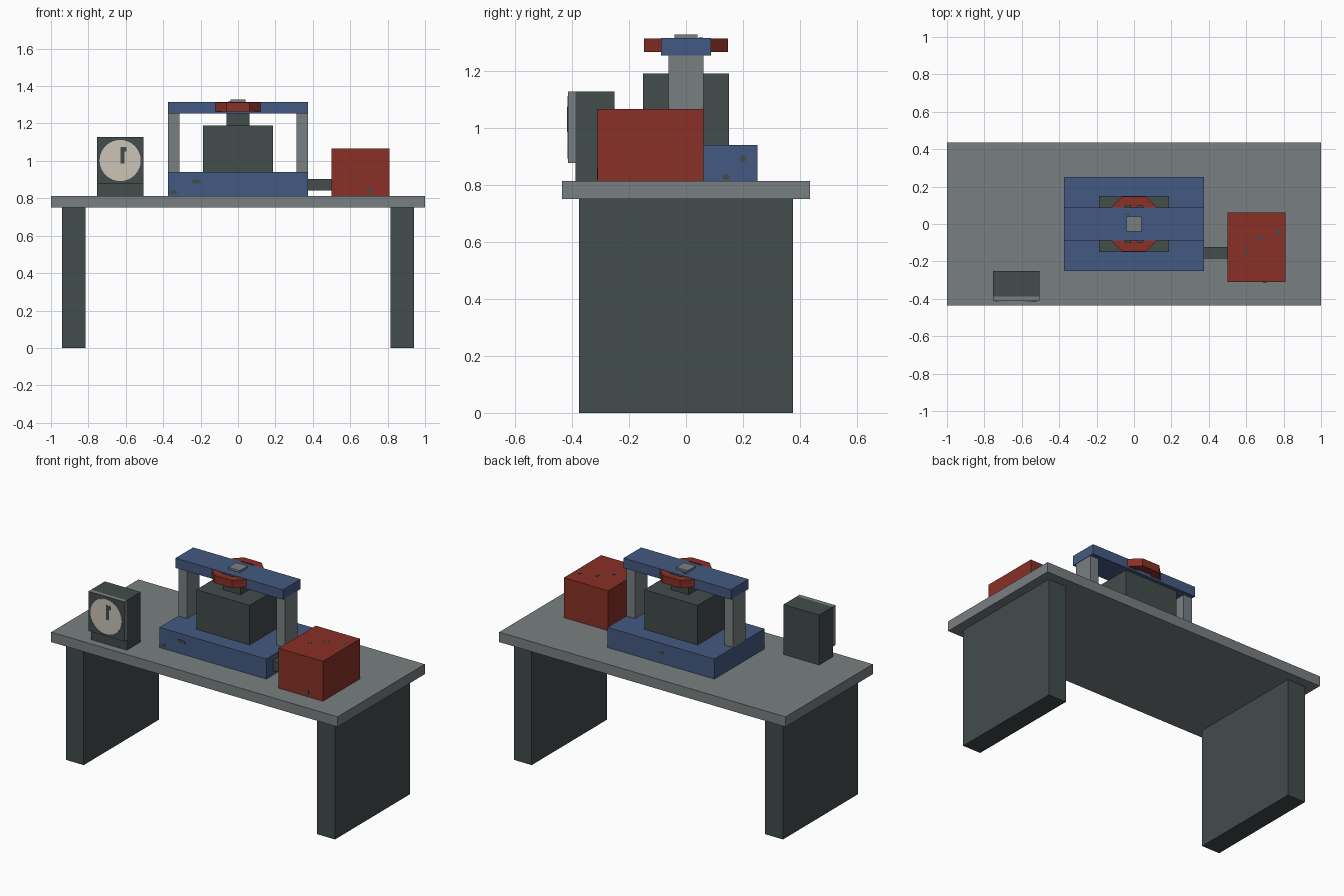
import bpy
import bmesh
from math import pi, cos, sin
from mathutils import Matrix

if "Cube" in bpy.data.objects:
    bpy.data.objects.remove(bpy.data.objects["Cube"], do_unlink=True)


def material(name, rgb):
    lin = [((c / 255 + 0.055) / 1.055) ** 2.4 for c in rgb] + [1]
    m = bpy.data.materials.new(name)
    m.use_nodes = True
    m.diffuse_color = lin
    m.node_tree.nodes["Principled BSDF"].inputs["Base Color"].default_value = lin
    return m


STEEL = material("steel grey", (121, 127, 129))
IRON = material("dark iron", (66, 76, 76))
BLUE = material("machine blue", (68, 90, 130))
RED = material("machine red", (136, 48, 38))
CREAM = material("dial cream", (203, 196, 182))


def finish(name, bm, *mats):
    bmesh.ops.recalc_face_normals(bm, faces=bm.faces)
    me = bpy.data.meshes.new(name)
    bm.to_mesh(me)
    bm.free()
    for m in mats:
        me.materials.append(m)
    ob = bpy.data.objects.new(name, me)
    bpy.context.collection.objects.link(ob)
    return ob


def box(name, x, y, z, *mats):
    """Box from (min, max) pairs."""
    bm = bmesh.new()
    spans = (x, y, z)
    mid = [(a + b) / 2 for a, b in spans]
    size = [b - a for a, b in spans]
    bmesh.ops.create_cube(bm, size=1, matrix=Matrix.Translation(mid) @ Matrix.Diagonal(size + [1]))
    return finish(name, bm, *mats)


def sym(h):
    return (-h, h)


# Table
TOP = 0.813
box("table_top", sym(1), sym(0.435), (0.75, TOP), STEEL)
for side, s in (("left", 1), ("right", -1)):
    box(side + "_table_leg", sorted((s * 0.815, s * 0.94)), sym(0.375), (0, 0.75), IRON)
    box(side + "_press_column", sorted((s * 0.313, s * 0.373)), sym(0.062), (0.94, 1.255), STEEL)

# Press
box("press_base", sym(0.373), sym(0.25), (TOP, 0.94), BLUE)
box("press_block", sym(0.186), sym(0.15), (0.94, 1.19), IRON)
box("press_stem", sym(0.062), sym(0.062), (1.19, 1.255), IRON)
box("press_beam", sym(0.375), sym(0.088), (1.253, 1.315), BLUE)

# Handwheel: eight-sided rim of rectangular section, spokes and hub
bm = bmesh.new()
loops = []
for i in range(8):
    a = pi / 8 + i * pi / 4
    loops.append([bm.verts.new((r * cos(a), r * sin(a), z))
                  for r, z in ((0.16, 1.265), (0.16, 1.313), (0.108, 1.313), (0.108, 1.265))])
for i, p in enumerate(loops):
    q = loops[(i + 1) % 8]
    for k in range(4):
        n = (k + 1) % 4
        bm.faces.new((p[k], q[k], q[n], p[n]))
finish("handwheel_rim", bm, RED)
box("handwheel_spoke_long", sym(0.018), sym(0.105), (1.275, 1.305), RED)
box("handwheel_spoke_cross", sym(0.105), sym(0.018), (1.275, 1.305), RED)
box("handwheel_hub", sym(0.04), sym(0.04), (1.265, 1.328), STEEL)

# Motor and drive link
box("motor_housing", (0.5, 0.81), (-0.31, 0.062), (TOP, 1.065), RED)
box("drive_link", (0.37, 0.502), (-0.185, -0.123), (0.842, 0.903), IRON)

# Gauge: case, dial panel with dark front, round dial and pointer
box("gauge_case", (-0.755, -0.505), (-0.387, -0.25), (TOP, 1.128), IRON)
panel = box("gauge_panel", (-0.755, -0.505), (-0.413, -0.387), (0.877, 1.128), STEEL, IRON)
for f in panel.data.polygons:
    f.material_index = 1 if f.normal.y < -0.5 else 0
bm = bmesh.new()
bmesh.ops.create_cone(bm, cap_ends=True, segments=32, radius1=0.11, radius2=0.11, depth=0.003,
                      matrix=Matrix.Translation((-0.63, -0.4145, 1.002)) @ Matrix.Rotation(pi / 2, 4, "X"))
finish("gauge_dial", bm, CREAM)
box("gauge_pointer", (-0.629, -0.608), (-0.418, -0.415), (0.985, 1.075), IRON)
box("gauge_pointer_tip", (-0.61, -0.595), (-0.418, -0.415), (1.05, 1.075), IRON)


# Worn spots: thin six-sided plates lying on a face
def chip(name, at, axis, w, h):
    turn = {"x": Matrix.Rotation(pi / 2, 4, "Y"), "y": Matrix.Rotation(pi / 2, 4, "X"),
            "z": Matrix.Identity(4)}[axis]
    bm = bmesh.new()
    bmesh.ops.create_cone(bm, cap_ends=True, segments=6, radius1=1, radius2=1, depth=1,
                          matrix=Matrix.Translation(at) @ turn @ Matrix.Diagonal((w, h, 0.003, 1)))
    finish(name, bm, IRON)


chip("base_front_chip_upper", (-0.222, -0.25, 0.89), "y", 0.03, 0.012)
chip("base_front_chip_lower", (-0.345, -0.25, 0.832), "y", 0.025, 0.012)
chip("base_side_chip_upper", (0.373, 0.2, 0.892), "x", 0.014, 0.012)
chip("base_side_chip_lower", (0.373, 0.14, 0.828), "x", 0.012, 0.014)
chip("base_back_chip", (0, 0.25, 0.88), "y", 0.025, 0.01)
chip("motor_front_chip", (0.7, -0.31, 0.84), "y", 0.013, 0.02)
for i, (x, y) in enumerate(((0.605, -0.145), (0.67, -0.075), (0.77, -0.045))):
    chip("motor_top_chip_%d" % (i + 1), (x, y, 1.065), "z", 0.012, 0.016)
chip("beam_top_chip", (-0.035, 0.052, 1.315), "z", 0.02, 0.008)
